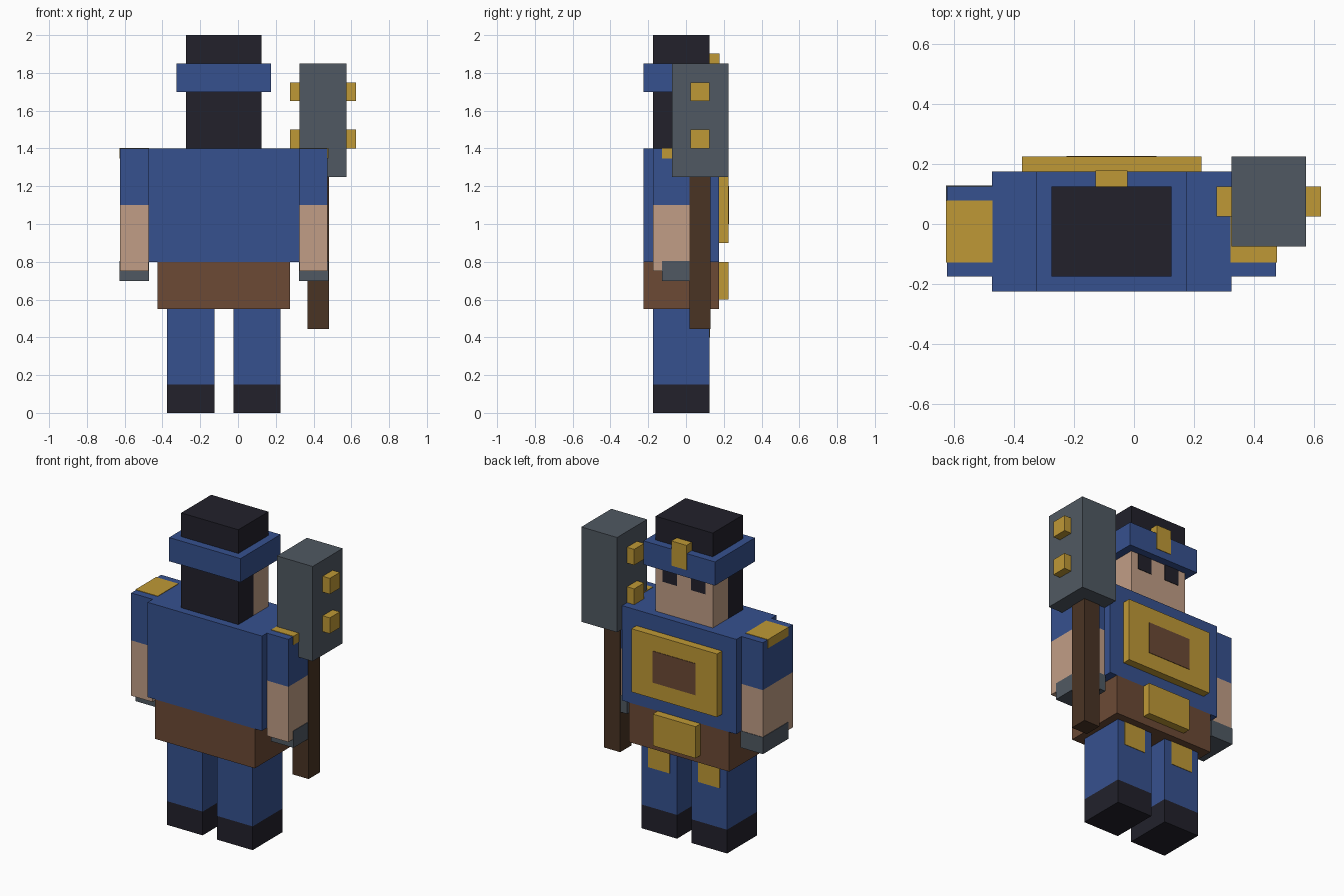
import bpy
import bmesh
from mathutils import Vector

default_cube = bpy.data.objects.get("Cube")
if default_cube:
    bpy.data.objects.remove(default_cube, do_unlink=True)


def material(name, hex_code):
    channels = [int(hex_code[i:i + 2], 16) / 255 for i in (0, 2, 4)]
    linear = [c / 12.92 if c <= 0.04045 else ((c + 0.055) / 1.055) ** 2.4 for c in channels]
    mat = bpy.data.materials.new(name)
    mat.use_nodes = True
    mat.diffuse_color = (*linear, 1)
    mat.node_tree.nodes["Principled BSDF"].inputs["Base Color"].default_value = (*linear, 1)
    return mat


BLUE = material("blue cloth", "36518f")
DARK = material("near black", "22212b")
SKIN = material("skin", "c19e86")
BROWN = material("brown leather", "6c4a35")
WOOD = material("dark wood", "4a3424")
STEEL = material("grey steel", "505962")
GOLD = material("gold", "bf9936")

EPS = 0.003  # lifts flush details clear of the surface below


def box(name, mat, x, y, z, grow=0.0):
    """Flat-faced box spanning the given (low, high) ranges."""
    low = Vector((x[0], y[0], z[0])) - Vector((grow,) * 3)
    high = Vector((x[1], y[1], z[1])) + Vector((grow,) * 3)
    bm = bmesh.new()
    bmesh.ops.create_cube(bm, size=1)
    bmesh.ops.scale(bm, vec=high - low, verts=bm.verts)
    bmesh.ops.translate(bm, vec=(low + high) / 2, verts=bm.verts)
    mesh = bpy.data.meshes.new(name)
    bm.to_mesh(mesh)
    bm.free()
    mesh.materials.append(mat)
    obj = bpy.data.objects.new(name, mesh)
    bpy.context.collection.objects.link(obj)
    return obj


MID = -0.075  # the body's own centre line


def centred(half, middle=MID):
    return (middle - half, middle + half)


LIMB_Y = (-0.175, 0.125)
BODY_Y = (-0.225, 0.175)
PLATE_Y = (0.125 - EPS, 0.125 + EPS)

# Torso, chest plate and belt
box("torso", BLUE, centred(0.4), BODY_Y, (0.8, 1.4))
box("chest_plate", GOLD, centred(0.3), (0.175, 0.225), (0.9, 1.3))
box("chest_panel", BROWN, centred(0.15), (0.225 - EPS, 0.225 + EPS), (1.0, 1.2))
box("belt", BROWN, centred(0.35), BODY_Y, (0.55, 0.8))
box("belt_buckle", GOLD, centred(0.15), (0.175, 0.225), (0.6, 0.8))

# Head with hair behind, face in front and a band around
box("hair_back", DARK, centred(0.2), (-0.175, -0.025), (1.4, 2.0))
box("hair_top", DARK, centred(0.2), (-0.025, 0.125), (1.75, 2.0))
box("face", SKIN, centred(0.2), (-0.025, 0.125), (1.4, 1.75))
box("headband", BLUE, centred(0.25), BODY_Y, (1.7, 1.85))
box("headband_badge", GOLD, centred(0.05), (0.125, 0.175), (1.75, 1.9), EPS)

# Paired parts
for side, name in ((-1, "right"), (1, "left")):
    box(name + "_eye", DARK, centred(0.05, MID + side * 0.1), PLATE_Y, (1.6, 1.7))

    # Legs
    leg = MID + side * 0.175
    box(name + "_leg", BLUE, centred(0.125, leg), LIMB_Y, (0.15, 0.55))
    box(name + "_boot", DARK, centred(0.125, leg), LIMB_Y, (0, 0.15))
    box(name + "_thigh_patch", GOLD, centred(0.075, leg), PLATE_Y, (0.4, 0.55))

    # Arms
    arm = centred(0.075, MID + side * 0.475)
    box(name + "_sleeve", BLUE, arm, LIMB_Y, (1.1, 1.4))
    box(name + "_forearm", SKIN, arm, LIMB_Y, (0.75, 1.1))
    box(name + "_glove", STEEL, arm, (-0.125, 0.125), (0.7, 0.8), EPS)
    box(name + "_shoulder_pad", GOLD, arm, (-0.125, 0.075), (1.35, 1.4), EPS)

# Hammer with studs passing through the head
box("hammer_handle", WOOD, (0.375, 0.475), (0.025, 0.125), (0.45, 1.3), 2 * EPS)
box("hammer_head", STEEL, (0.325, 0.575), (-0.075, 0.225), (1.25, 1.85))
for name, low in (("lower", 1.4), ("upper", 1.65)):
    box("hammer_studs_" + name, GOLD, (0.275, 0.625), (0.025, 0.125), (low, low + 0.1))
